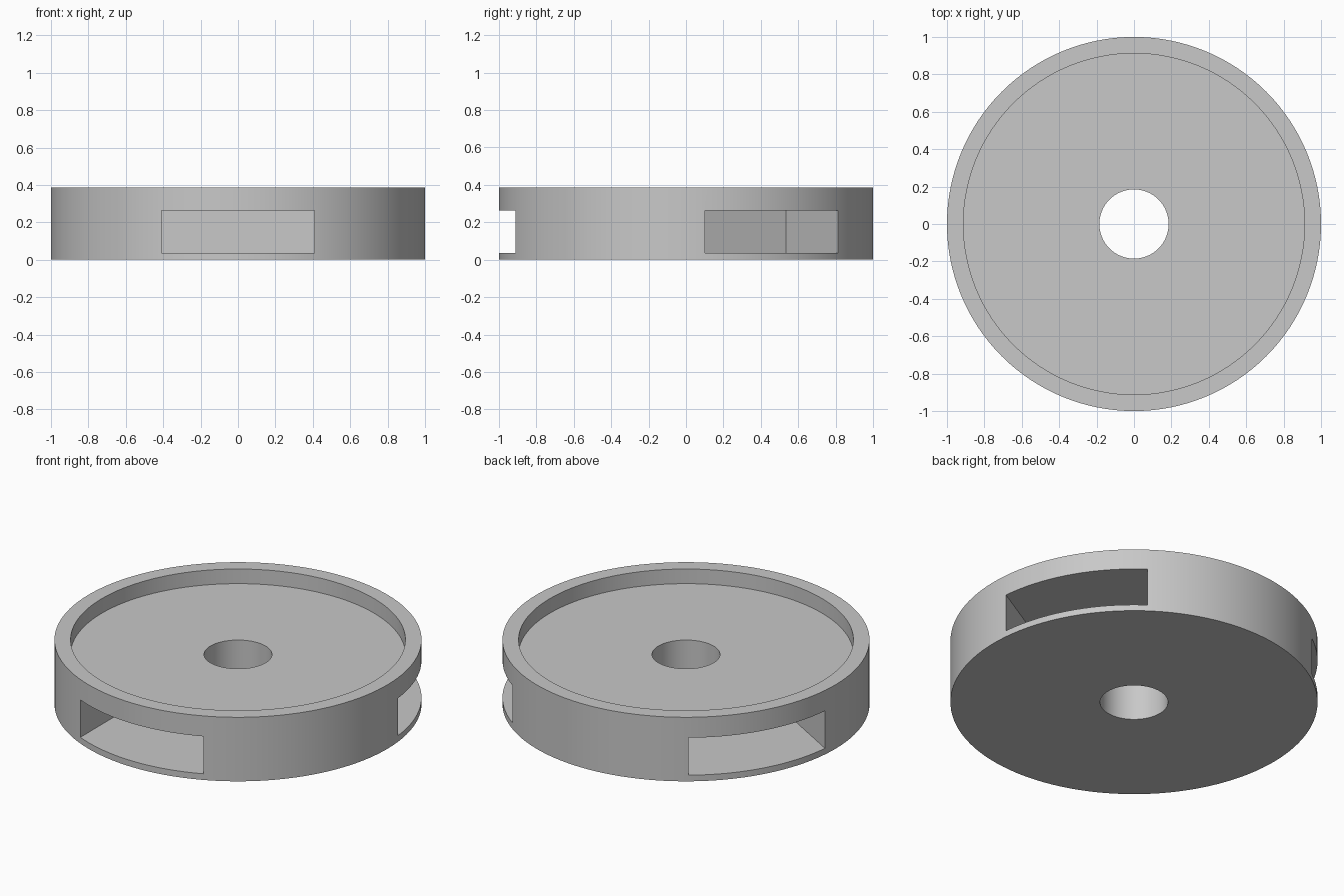
import bpy, bmesh, math
from mathutils import Matrix, Vector

cube = bpy.data.objects.get("Cube")
if cube:
    bpy.data.objects.remove(cube, do_unlink=True)

RADIUS, HEIGHT = 1.0, 0.385
RIM_RADIUS, FLOOR = 0.912, 0.297
HOLE_RADIUS = 0.185
SLOT_HALF_WIDTH, SLOT_INNER, SLOT_OUTER = 0.41, 0.36, 1.2
SLOT_BOTTOM, SLOT_TOP = 0.037, 0.262
SEGMENTS = 128

grey = bpy.data.materials.new("plain grey")
grey.use_nodes = True
colour = (0.58, 0.58, 0.58, 1)
grey.diffuse_color = colour
grey.node_tree.nodes["Principled BSDF"].inputs["Base Color"].default_value = colour


def make_object(name, bm):
    bmesh.ops.recalc_face_normals(bm, faces=bm.faces)
    mesh = bpy.data.meshes.new(name)
    bm.to_mesh(mesh)
    bm.free()
    mesh.materials.append(grey)
    obj = bpy.data.objects.new(name, mesh)
    bpy.context.collection.objects.link(obj)
    return obj


# Round body with a raised rim and a central bore, turned from its section
bm = bmesh.new()
section = [(HOLE_RADIUS, 0), (RADIUS, 0), (RADIUS, HEIGHT),
           (RIM_RADIUS, HEIGHT), (RIM_RADIUS, FLOOR), (HOLE_RADIUS, FLOOR)]
verts = [bm.verts.new((r, 0, z)) for r, z in section]
edges = [bm.edges.new((verts[i - 1], verts[i])) for i in range(len(verts))]
bmesh.ops.spin(bm, geom=verts + edges, cent=(0, 0, 0), axis=(0, 0, 1),
               angle=math.tau, steps=SEGMENTS)
bmesh.ops.remove_doubles(bm, verts=bm.verts, dist=0.0001)
body = make_object("slotted_disc", bm)

# Three straight-sided pockets, evenly spaced around the side
bm = bmesh.new()
size = Vector((SLOT_OUTER - SLOT_INNER, 2 * SLOT_HALF_WIDTH, SLOT_TOP - SLOT_BOTTOM))
centre = Vector(((SLOT_OUTER + SLOT_INNER) / 2, 0, (SLOT_TOP + SLOT_BOTTOM) / 2))
for i in range(3):
    turn = Matrix.Rotation(math.radians(120 * i - 90), 4, "Z")
    bmesh.ops.create_cube(bm, size=1, matrix=turn @ Matrix.Translation(centre)
                          @ Matrix.Diagonal(size).to_4x4())
cutter = make_object("pocket_cutter", bm)
cutter.hide_render = True

cut = body.modifiers.new("pockets", "BOOLEAN")
cut.operation = "DIFFERENCE"
cut.solver = "EXACT"
cut.object = cutter

bpy.ops.object.select_all(action="DESELECT")
body.select_set(True)
bpy.context.view_layer.objects.active = body
bpy.ops.object.modifier_apply(modifier=cut.name)
bpy.data.objects.remove(cutter, do_unlink=True)
bpy.ops.object.shade_smooth_by_angle(angle=math.radians(20))
